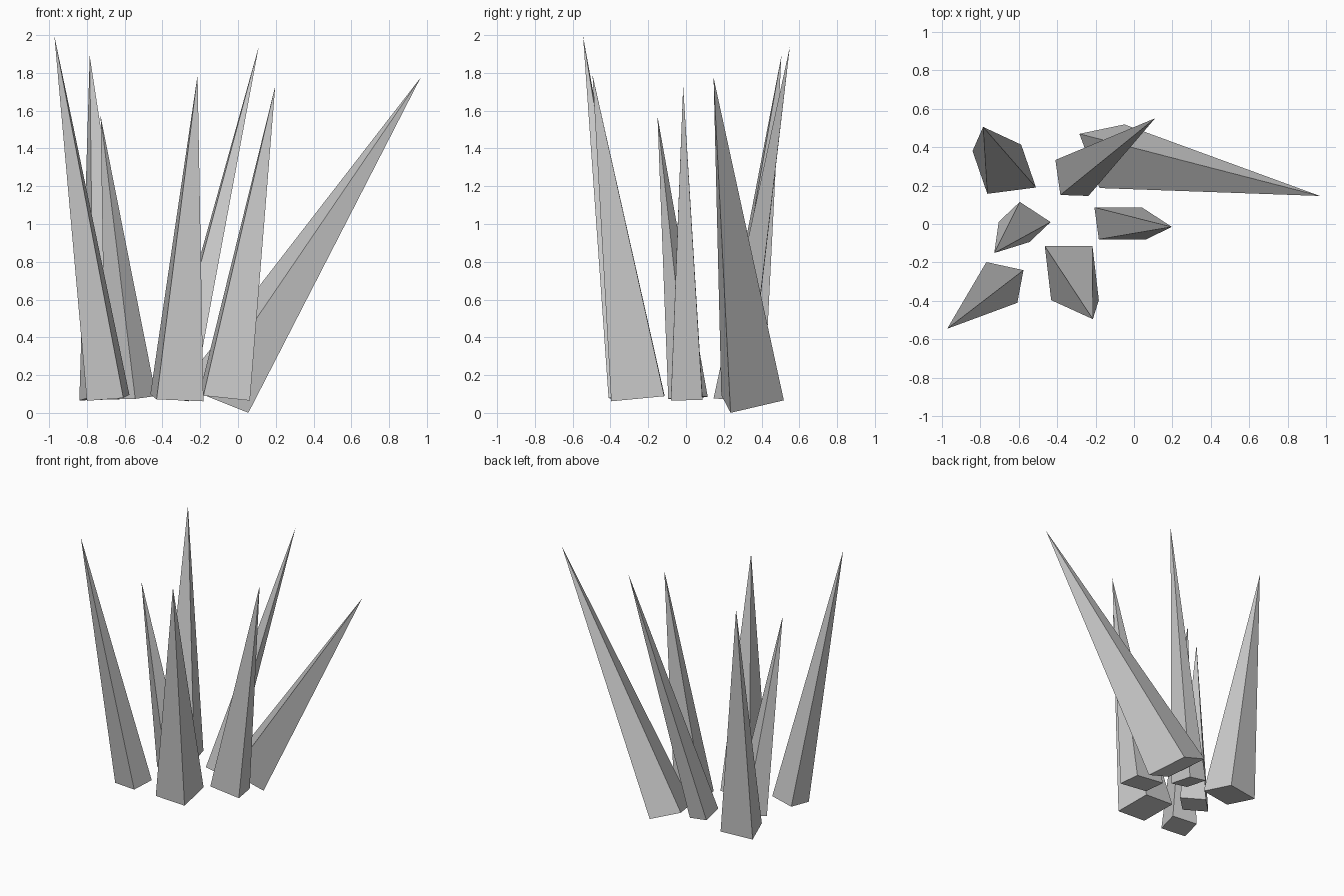
import bpy
from mathutils import Vector

if "Cube" in bpy.data.objects:
    bpy.data.objects.remove(bpy.data.objects["Cube"])

BASE_Z = 0.08   # height of each spike's base centre
LEAN = 0.65     # how far the base tilts with the spike


def spike(name, tip, a, b, c):
    """Four-sided spike: tip plus three consecutive base corners seen in plan."""
    tip, a, b, c = Vector(tip), Vector(a), Vector(b), Vector(c)
    centre = (a + c) / 2
    slope = (tip.xy - centre) * LEAN / (tip.z - BASE_Z)
    base = []
    for p in (a, b, c, a + c - b):
        base.append((p.x, p.y, max(0, BASE_Z - slope.dot(p - centre))))
    # corners run clockwise from above, so the base faces down
    faces = [(0, 1, 2, 3)] + [((i + 1) % 4, i, 4) for i in range(4)]
    mesh = bpy.data.meshes.new(name)
    mesh.from_pydata(base + [tuple(tip)], [], faces)
    mesh.update()
    obj = bpy.data.objects.new(name, mesh)
    bpy.context.collection.objects.link(obj)
    return obj


# Back row
spike("spike_back_left", (-0.785, 0.505, 1.89), (-0.84, 0.38), (-0.587, 0.413), (-0.51, 0.19))
spike("spike_back", (0.11, 0.55, 1.94), (-0.383, 0.151), (-0.409, 0.333), (-0.263, 0.328))
spike("spike_back_right", (0.967, 0.146, 1.775), (-0.284, 0.469), (-0.05, 0.518), (0.055, 0.236))
# Middle row
spike("spike_middle_left", (-0.727, -0.151, 1.57), (-0.594, 0.115), (-0.434, 0.01), (-0.544, -0.094))
spike("spike_middle_right", (0.197, -0.015, 1.73), (-0.206, 0.087), (0.04, 0.087), (0.063, -0.08))
# Front row
spike("spike_front_left", (-0.972, -0.545, 1.995), (-0.768, -0.198), (-0.575, -0.24), (-0.607, -0.41))
spike("spike_front_right", (-0.214, -0.495, 1.79), (-0.464, -0.115), (-0.216, -0.115), (-0.183, -0.396))
